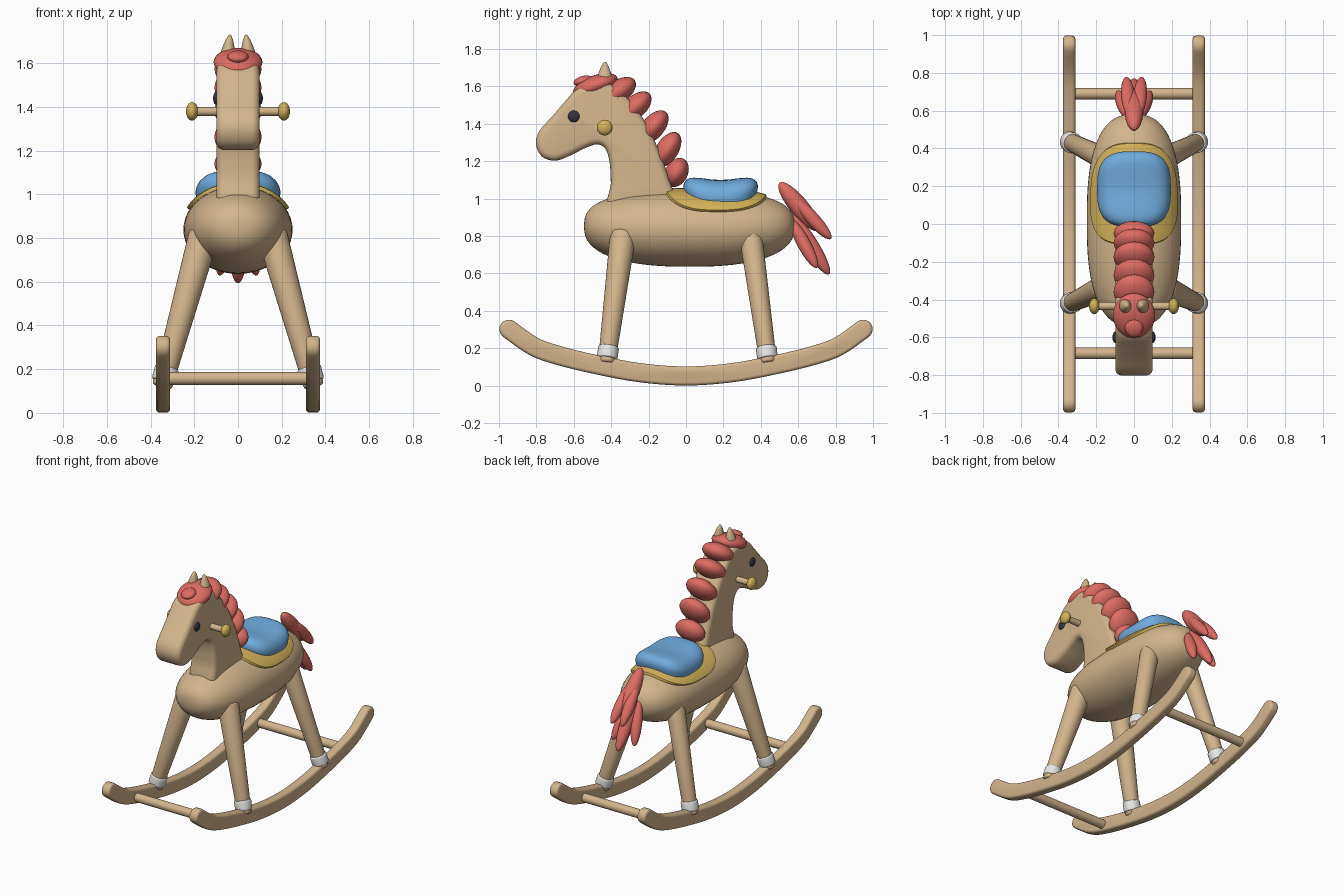
import bpy, bmesh, math
from mathutils import Vector, Matrix

if "Cube" in bpy.data.objects:
    bpy.data.objects.remove(bpy.data.objects["Cube"])


def material(name, r, g, b):
    m = bpy.data.materials.new(name)
    m.diffuse_color = [(c / 255 / 12.92) if c < 11 else ((c / 255 + .055) / 1.055) ** 2.4 for c in (r, g, b)] + [1]
    m.use_nodes = True
    m.node_tree.nodes["Principled BSDF"].inputs["Base Color"].default_value = m.diffuse_color
    return m


WOOD = material("wood", 212, 181, 141)
RED = material("red_hair", 222, 108, 99)
BLUE = material("blue_seat", 112, 172, 222)
YELLOW = material("yellow_cloth", 212, 178, 90)
WHITE = material("white_band", 232, 232, 230)
DARK = material("dark_eye", 48, 54, 66)


def finish(name, bm, mat, bevel=0, segs=4):
    """Turn a bmesh into a smooth-shaded object, with an optional bevel."""
    bmesh.ops.remove_doubles(bm, verts=bm.verts, dist=.0004)
    bmesh.ops.recalc_face_normals(bm, faces=bm.faces)
    me = bpy.data.meshes.new(name)
    bm.to_mesh(me)
    bm.free()
    me.materials.append(mat)
    ob = bpy.data.objects.new(name, me)
    bpy.context.collection.objects.link(ob)
    if bevel:
        mod = ob.modifiers.new("bevel", 'BEVEL')
        mod.width, mod.segments = bevel, segs
        mod.limit_method, mod.angle_limit = 'ANGLE', math.radians(50)
        mod.use_clamp_overlap = False
    bpy.ops.object.select_all(action='DESELECT')
    ob.select_set(True)
    bpy.context.view_layer.objects.active = ob
    if bevel:
        bpy.ops.object.convert(target='MESH')
    bpy.ops.object.shade_smooth_by_angle(angle=math.radians(40))
    return ob


def loft(name, rings, mat):
    bm = bmesh.new()
    vs = [[bm.verts.new(p) for p in ring] for ring in rings]
    n = len(vs[0])
    for a, b in zip(vs, vs[1:]):
        for i in range(n):
            bm.faces.new((a[i], a[(i + 1) % n], b[(i + 1) % n], b[i]))
    return finish(name, bm, mat)


def spline(pts, closed, steps=6):
    """Catmull-Rom through 2D points."""
    p = [Vector(q) for q in pts]
    p = [p[-1]] + p + p[:2] if closed else [p[0]] + p + [p[-1]]
    out = []
    for a, b, c, d in zip(p, p[1:], p[2:], p[3:]):
        for k in range(steps):
            t = k / steps
            out.append(.5 * (2 * b + (c - a) * t + (2 * a - 5 * b + 4 * c - d) * t * t
                             + (3 * b - a - 3 * c + d) * t ** 3))
    return out if closed else out + [p[-1]]


def slab(name, outline, x, half, mat, bevel):
    """Side profile (y, z) extruded across x with rounded edges."""
    bm = bmesh.new()
    f = bm.faces.new([bm.verts.new((x - half, q[0], q[1])) for q in outline])
    ext = bmesh.ops.extrude_face_region(bm, geom=[f], use_keep_orig=True)
    vs = [v for v in ext['geom'] if isinstance(v, bmesh.types.BMVert)]
    bmesh.ops.translate(bm, verts=vs, vec=(2 * half, 0, 0))
    return finish(name, bm, mat, bevel)


def ellipsoid(name, loc, size, mat, rot=None):
    bm = bmesh.new()
    m = Matrix.Translation(loc) @ (rot or Matrix()) @ Matrix.Diagonal((*size, 1))
    bmesh.ops.create_uvsphere(bm, u_segments=28, v_segments=16, radius=1, matrix=m)
    return finish(name, bm, mat)


def rod(name, a, b, r1, r2, mat, bevel=0):
    a, b = Vector(a), Vector(b)
    bm = bmesh.new()
    m = Matrix.Translation((a + b) / 2) @ (b - a).to_track_quat('Z', 'Y').to_matrix().to_4x4()
    bmesh.ops.create_cone(bm, cap_ends=True, segments=28, radius1=r1, radius2=r2, depth=(b - a).length, matrix=m)
    return finish(name, bm, mat, bevel)


def strand(name, a, b, r):
    a, b = Vector(a), Vector(b)
    rot = (b - a).to_track_quat('Z', 'Y').to_matrix().to_4x4()
    ellipsoid(name, (a + b) / 2, (r, r, (b - a).length / 2), RED, rot)


def sup(v, p):
    return math.copysign(abs(v) ** (2 / p), v)


# body: a long barrel with blunt ends
P = 2.6


def skin(y, th, off=0):
    s = max(-1, min(1, (y - .018) / .563))
    r = (1 - abs(s) ** P) ** (1 / P)
    return ((.25 * r + off) * math.sin(th), y, .838 + .015 * s * s + (.202 * r + off) * math.cos(th))


loft("body", [[skin(.018 - .563 * sup(math.cos(math.pi * i / 40), P), math.tau * j / 48) for j in range(48)]
              for i in range(41)], WOOD)

# saddle blanket draped over the body
N = 64
ANG = [math.tau * j / N for j in range(N)]
rings = [(k / 14, .016) for k in range(14)] + [(.985, .015), (1, .008), (1, -.02)]
loft("saddle_blanket", [[skin(.16 + .27 * k * sup(math.cos(a), 2.8), math.radians(63) * k * sup(math.sin(a), 2.8), off)
                         for a in ANG] for k, off in rings], YELLOW)


# padded seat, raised at front and back
def seat_pt(k, z, a):
    u, v = k * sup(math.sin(a), 3), k * sup(math.cos(a), 3)
    return (.195 * u, .185 + .2 * v, z + .045 * v * v - .01 * u * u)


prof = [(0, 1.1), (.25, 1.1), (.5, 1.098), (.7, 1.09), (.82, 1.08), (.91, 1.064), (.97, 1.045), (1, 1.022),
        (.985, 1.0), (.93, .96), (.88, .9), (0, .9)]
loft("seat", [[seat_pt(k, z, a) for a in ANG] for k, z in prof], BLUE)

# neck and head in one profile
head = [(-.40, .93), (-.402, 1.08), (-.408, 1.19), (-.43, 1.265), (-.475, 1.29), (-.54, 1.27), (-.62, 1.23),
        (-.70, 1.203), (-.77, 1.225), (-.802, 1.29), (-.785, 1.36), (-.715, 1.44), (-.65, 1.515), (-.59, 1.58),
        (-.50, 1.62), (-.41, 1.615), (-.32, 1.545), (-.23, 1.43), (-.15, 1.27), (-.09, 1.1), (-.06, .93)]
slab("neck_and_head", spline(head, True, 4), 0, .099, WOOD, .035)

# mane: overlapping tufts down the back of the neck (y, z, tilt)
for y, z, tilt in [(-.36, 1.573, 35), (-.272, 1.49, 42), (-.175, 1.383, 50), (-.1, 1.262, 58), (-.05, 1.14, 64)]:
    big = .105 if z > 1.2 else .082
    ellipsoid("mane_tuft", (0, y, z), (.108, big, .06), RED, Matrix.Rotation(math.radians(tilt), 4, 'X'))
ellipsoid("forelock", (0, -.485, 1.605), (.112, .125, .054), RED, Matrix.Rotation(math.radians(20), 4, 'X'))
ellipsoid("forelock_tip", (0, -.55, 1.63), (.048, .052, .026), RED, Matrix.Rotation(math.radians(15), 4, 'X'))

# tail strands
strand("tail_top", (0, .5, 1.085), (0, .71, .83), .05)
strand("tail_middle", (0, .56, .92), (0, .765, .595), .042)

# rocker outline: bent rail with rounded ends
half = [(0, .052), (.25, .07), (.5, .117), (.7, .167), (.82, .213), (.947, .302)]
path = spline([(-y, z) for y, z in half[:0:-1]] + half, False, 5)
top, low = [], []
for i, p in enumerate(path):
    t = (path[min(i + 1, len(path) - 1)] - path[max(i - 1, 0)]).normalized()
    n = Vector((-t.y, t.x)) * .051
    top.append(p + n)
    low.append(p - n)


def cap(c, start):
    r = start - c
    return [c + Matrix.Rotation(-math.pi * k / 8, 2) @ r for k in range(1, 8)]


rocker = top + cap(path[-1], top[-1]) + low[::-1] + cap(path[0], low[0])

for s in (-1, 1):
    slab("rocker", rocker, s * .343, .0325, WOOD, .018)
    # legs with white bands
    for name, foot, hip, r in [("front_leg", (-.425, .12), (-.335, .82), .07), ("rear_leg", (.44, .12), (.345, .81), .062)]:
        a, b = Vector((s * .348, *foot)), Vector((s * .155, *hip))
        rod(name, a, b, .046, r, WOOD, .012)
        rod("leg_band", a.lerp(b, .035), a.lerp(b, .125), .055, .056, WHITE, .008)
    # face details and side tail strands
    ellipsoid("eye", (s * .098, -.6, 1.44), (.016, .031, .031), DARK)
    ellipsoid("handle_knob", (s * .21, -.435, 1.38), (.028, .042, .042), YELLOW)
    ear = [(.02, 0), (.034, .03), (.039, .06), (.034, .09), (.021, .125), (.008, .148), (0, .152)]
    loft("ear", [[(s * (.055 - .12 * z) + r * .85 * math.cos(a), -.435 + .01 * z + r * math.sin(a), 1.58 + z)
                  for a in ANG[::2]] for r, z in ear], WOOD)
    strand("tail_upper", (s * .025, .58, 1.0), (s * .04, .775, .785), .036)
    strand("tail_lower", (s * .025, .56, .89), (s * .085, .7, .63), .036)

# handle and cross bars
rod("handle", (-.2, -.435, 1.38), (.2, -.435, 1.38), .021, .021, WOOD)
for y in (-.685, .69):
    rod("cross_bar", (-.33, y, .157), (.33, y, .157), .03, .03, WOOD)
